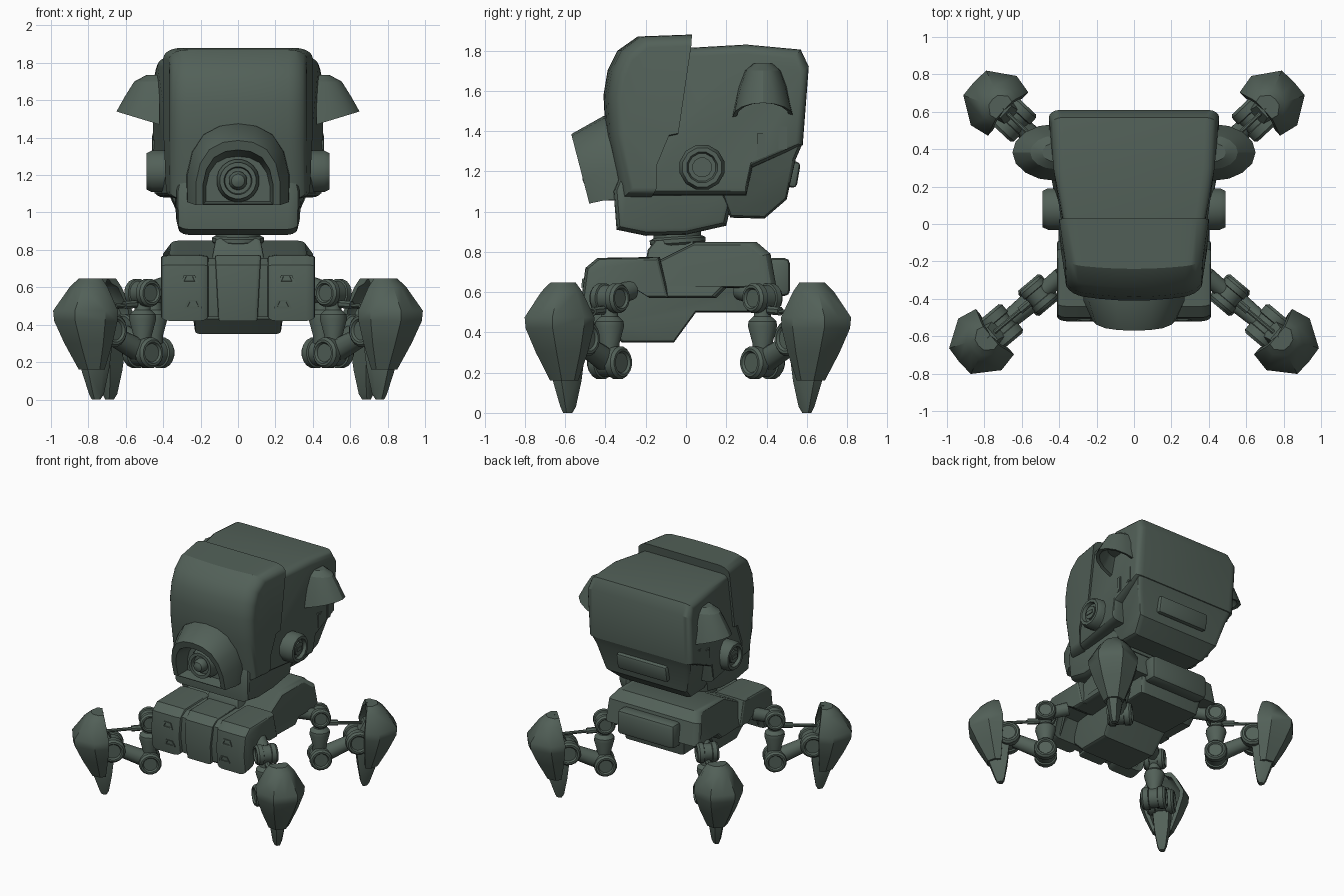
import bpy, bmesh, math
from mathutils import Vector

if "Cube" in bpy.data.objects:
    bpy.data.objects.remove(bpy.data.objects["Cube"])

paint = bpy.data.materials.new("dark_green_grey")
paint.diffuse_color = (0.085, 0.118, 0.098, 1)
paint.use_nodes = True
paint.node_tree.nodes["Principled BSDF"].inputs["Base Color"].default_value = paint.diffuse_color


def finish(name, bm, angle=32):
    """Clean normals, smooth shallow edges, link as a named object."""
    bmesh.ops.remove_doubles(bm, verts=bm.verts, dist=0.0002)
    bmesh.ops.recalc_face_normals(bm, faces=bm.faces)
    for f in bm.faces:
        f.smooth = True
    for e in bm.edges:
        e.smooth = len(e.link_faces) == 2 and e.calc_face_angle(0) < math.radians(angle)
    me = bpy.data.meshes.new(name)
    bm.to_mesh(me)
    bm.free()
    me.materials.append(paint)
    ob = bpy.data.objects.new(name, me)
    bpy.context.scene.collection.objects.link(ob)
    return ob


def loft(name, rings, angle=32):
    """Skin closed rings of equal length and cap both ends."""
    bm = bmesh.new()
    vs = [[bm.verts.new(p) for p in r] for r in rings]
    n = len(rings[0])
    for a, b in zip(vs, vs[1:]):
        for i in range(n):
            j = (i + 1) % n
            bm.faces.new((a[i], a[j], b[j], b[i]))
    bm.faces.new(vs[0])
    bm.faces.new(vs[-1])
    return finish(name, bm, angle)


def pod(name, pts, anchor, c, s, cx=0, seg=3, bow=0.0):
    """Side profile of (y, z, half width) across x with rounded rims; bow curves the front back at the sides."""
    ay, az = anchor

    def ring(f, inset, sc):
        out = []
        for y, z, h in pts:
            x = f * (h - inset)
            yy = ay + (y - ay) * sc
            yy += bow * (x / .37) ** 2 * min(1, max(0, -yy / .35))
            out.append((cx + x, yy, az + (z - az) * sc))
        return out
    rim = [(c * (1 - math.sin(t)), 1 - s * (1 - math.cos(t)))
           for t in (math.pi / 2 * (1 - k / seg) for k in range(seg + 1))]
    rings = [ring(-1, i, sc) for i, sc in rim]
    if bow:
        rings += [ring(f, c, 1) for f in (-.7, -.35, 0, .35, .7)]
    rings += [ring(1, i, sc) for i, sc in reversed(rim)]
    return loft(name, rings, 30)


def lathe(name, prof, origin, axis, n=16):
    """Turn (radius, distance) pairs about an axis."""
    q = Vector(axis).normalized().to_track_quat('Z', 'Y')
    o = Vector(origin)
    return loft(name, [[o + q @ Vector((r * math.cos(2 * math.pi * (i + .5) / n),
                                        r * math.sin(2 * math.pi * (i + .5) / n), t))
                        for i in range(n)] for r, t in prof])


def rod(name, a, b, r0, r1, n=12):
    d = Vector(b) - Vector(a)
    return lathe(name, [(r0, 0), (r1, d.length)], a, d, n)


def block(name, loc, size, bev=0.0, tilt=0.0):
    bm = bmesh.new()
    bmesh.ops.create_cube(bm, size=1)
    for v in bm.verts:
        v.co = Vector([v.co[i] * size[i] for i in range(3)])
    if bev:
        bmesh.ops.bevel(bm, geom=bm.edges[:], offset=bev, segments=2, profile=.5, affect='EDGES')
    ob = finish(name, bm)
    ob.location = loc
    ob.rotation_euler.x = tilt
    return ob


# Head: front mask, rear shell, jaw and lower back box
pod("face_shell", [(.03, 1.88, .40), (-.24, 1.87, .37), (-.34, 1.80, .365), (-.39, 1.7, .365), (-.41, 1.58, .365),
                   (-.40, 1.38, .365), (-.34, 1.07, .37), (-.19, 1.07, .385), (-.19, 1.2, .39), (-.11, 1.37, .395),
                   (-.05, 1.38, .40)], (0, 1.45), .095, .13, seg=5, bow=.04)
pod("rear_shell", [(-.05, 1.81, .375), (.3, 1.83, .43), (.57, 1.805, .44), (.61, 1.72, .455), (.58, 1.33, .455),
                   (.33, 1.22, .455), (.30, 1.08, .45), (-.24, 1.08, .365), (-.24, 1.28, .37), (-.12, 1.4, .375)],
    (.25, 1.42), .06, .11, seg=4)
pod("jaw", [(-.36, 1.1, .33), (-.345, .91, .325), (-.2, .88, .32), (0, .885, .32), (.2, .93, .33), (.24, 1.1, .34),
            (.2, 1.25, .3), (-.3, 1.25, .3)], (-.05, 1.2), .06, .11)
pod("lower_back_box", [(.18, 1.08, .36), (.22, .97, .32), (.39, .965, .32), (.5, 1.06, .36), (.545, 1.26, .41),
                       (.58, 1.34, .43), (.3, 1.36, .42)], (.35, 1.25), .04, .08)
block("head_rear_plate", (0, .53, 1.185), (.44, .06, .13), .02, -.17)


# Eye hood with a recessed arch opening, and the lens inside
def arch(hw, bottom, peak, yf):
    half = [(1, 0), (1, .35), (.9, .64), (.68, .86), (.36, .97), (0, 1)]
    pts = half + [(-a, b) for a, b in half[-2::-1]]
    return [(a * hw, yf(bottom + b * (peak - bottom)), bottom + b * (peak - bottom)) for a, b in pts]


def lip(z):
    return -.57 + (1.385 - z) * .26


loft("eye_hood", [arch(.275, 1.06, 1.475, lambda z: -.33), arch(.27, 1.055, 1.475, lambda z: -.41),
                  arch(.225, 1.04, 1.385, lip), arch(.188, 1.045, 1.335, lip),
                  arch(.17, 1.06, 1.30, lambda z: -.39)], 40)
lathe("eye_lens", [(.115, 0), (.115, .07), (.105, .09), (.098, .14), (.075, .14), (.07, .11), (.05, .11), (.05, .14),
                   (.035, .165), (.01, .175)], (0, -.34, 1.17), (0, -1, 0), 20)

for sx, side in ((1, "right"), (-1, "left")):
    # Ear discs
    lathe("ear_" + side, [(.115, 0), (.115, .10), (.10, .13), (.078, .13), (.07, .105), (.05, .105), (.05, .12),
                          (.01, .12)], (sx * .36, .08, 1.22), (sx, 0, 0), 12)
    block("ear_slot_" + side, (sx * .482, .08, 1.22), (.008, .06, .028))

    # Scoop vents, open underneath
    def scoop(z, hy, hx, lift=0, x0=.42):
        out = []
        for i in range(9):
            a = math.pi * i / 8
            w = math.sin(a)
            out.append((sx * (x0 + hx * w), .383 - hy * math.cos(a), z + lift * w))
        return out
    loft("side_scoop_" + side, [scoop(1.735, .05, .07), scoop(1.70, .09, .135), scoop(1.62, .12, .185),
                                scoop(1.47, .152, .23, .07), scoop(1.475, .13, .20, .065),
                                scoop(1.60, .09, .13)], 28)
    # Side slits
    for k, (y, z) in enumerate(((.375, 1.33), (.48, 1.365))):
        block(f"side_slit_{side}_{k}", (sx * .448, y, z), (.02, .042, .115))
        block(f"side_slit_core_{side}_{k}", (sx * .456, y, z), (.009, .024, .095))

# Neck
pod("neck_base", [(-.2, .75, .14), (-.19, .81, .13), (-.15, .86, .12), (.03, .86, .12), (.1, .75, .14)],
    (-.05, .78), .02, .08)
lathe("neck_ring", [(.13, 0), (.14, .01), (.14, .03), (.12, .04), (.12, .1)], (0, -.04, .835), (0, -.07, 1), 24)

# Body core, keel and rear plate
pod("body_core", [(-.49, .57, .37), (-.475, .72, .37), (-.42, .755, .37), (-.13, .76, .37), (.05, .85, .36),
                  (.35, .85, .36), (.42, .79, .40), (.45, .62, .41), (.2, .62, .41), (.15, .57, .41),
                  (-.17, .57, .40), (-.25, .62, .38), (-.36, .60, .36), (-.42, .45, .36), (-.47, .44, .36)],
    (-.05, .69), .05, .10)
pod("keel", [(-.42, .6, .22), (-.40, .43, .235), (-.32, .35, .23), (-.06, .35, .23), (.05, .5, .25), (.40, .5, .26),
             (.43, .64, .28)], (0, .62), .03, .06)
block("body_rear_plate", (0, .46, .675), (.5, .115, .19), .03)

# Raised front armour panels, separated by grooves, with an arch behind the front block
top = [(-.52, .57), (-.5, .72), (-.44, .77), (-.13, .775), (-.08, .57), (-.18, .57)]
pod("front_panel_centre", [(y + .008, z, .105 + .05 * max(0, z - .42)) for y, z in top + [(-.3, .44), (-.5, .42)]],
    (-.2, .64), .02, .04)
for side, sx in (("right", 1), ("left", -1)):
    pod("front_panel_" + side, [(y, z, .128) for y, z in top + [(-.26, .62), (-.36, .60), (-.41, .44), (-.5, .42)]],
        (-.28, .65), .05, .12, sx * .285)


def badge(name, x, z, tilt):
    """Small raised trapezoid frame on the front panels."""
    def ring(y, k):
        return [(x + a * k, y + b * k * tilt, z + b * k)
                for a, b in ((-.048, -.022), (.048, -.022), (.028, .022), (-.028, .022))]
    y = -.514
    loft(name, [ring(y + .012, 1), ring(y - .004, 1), ring(y - .004, .62), ring(y + .004, .57)], 10)


for sx, side in ((1, "right"), (-1, "left")):
    badge("upper_grip_" + side, sx * .26, .645, .13)
    badge("lower_grip_" + side, sx * .24, .51, -.13)


# Legs
def joint(name, c, axis, r, h):
    lathe(name, [(r * .6, -h + .012), (r * .7, -h), (r * .85, -h), (r, -h + .015), (r, -h * .4), (r * .88, -h * .36),
                 (r * .88, h * .36), (r, h * .4), (r, h - .015), (r * .85, h), (r * .7, h), (r * .6, h - .012)],
          c, axis, 16)


def leg(tag, hx, hy, sx, sy, ang):
    ca, sa = math.cos(math.radians(ang)), math.sin(math.radians(ang))
    d, p = Vector((sx * ca, sy * sa, 0)), Vector((-sx * sa, sy * ca, 0))

    def at(u, v, z):
        return Vector((sx * hx, sy * hy, z)) + d * u + p * v
    rod("hip_arm_" + tag, at(-.16, 0, .61), at(0, 0, .57), .05, .045)
    joint("hip_joint_" + tag, at(0, 0, .57), p, .075, .078)
    lathe("upper_link_" + tag, [(.04, 0), (.045, .06), (.072, .085), (.075, .11), (.05, .20), (.055, .29)],
          at(0, 0, .54), (0, 0, -1), 12)
    joint("knee_joint_" + tag, at(0, 0, .25), p, .082, .088)
    rod("lower_link_" + tag, at(0, 0, .25), at(.27, 0, .37), .062, .05)
    joint("ankle_hub_" + tag, at(.27, 0, .37), p, .09, .10)
    rod("push_rod_" + tag, at(.03, 0, .51), at(.37, 0, .49), .012, .012, 8)
    rod("push_rod_sleeve_" + tag, at(.05, 0, .51), at(.13, 0, .505), .022, .022, 8)

    # Outer shin shield: a C-shaped section, open towards the body
    def shield(z, u0, u1, w, t=.03):
        um = u0 + .42 * (u1 - u0)
        outer = [(u0, -.88 * w), (um, -w), (u1 - .006, -.5 * w), (u1, 0), (u1 - .006, .5 * w), (um, w), (u0, .88 * w)]
        inner = [(u0, .88 * w - t), (um, w - t), (u1 - t, .5 * w - t * .4), (u1 - t, 0), (u1 - t, -.5 * w + t * .4),
                 (um, t - w), (u0, t - .88 * w)]
        return [at(u, v, z) for u, v in outer + inner]
    loft("shin_armour_" + tag, [shield(.648, .335, .42, .07, .06), shield(.62, .33, .45, .095, .06),
                                shield(.60, .325, .47, .11), shield(.475, .305, .555, .18),
                                shield(.42, .305, .55, .175), shield(.30, .31, .495, .135),
                                shield(.16, .32, .42, .075, .02)], 42)

    # Inner shin and pointed foot
    def claw(z, u0, u1, w):
        um = u0 + .4 * (u1 - u0)
        return [at(u, v * w, z) for u, v in ((u0, -.85), (um, -1), (u1, -.48), (u1, .48), (um, 1), (u0, .85))]
    loft("claw_" + tag, [claw(.52, .32, .40, .05), claw(.40, .25, .42, .07), claw(.30, .26, .42, .07),
                         claw(.16, .275, .405, .058), claw(.03, .295, .36, .035), claw(0, .31, .345, .022)], 35)


for sx, side in ((1, "right"), (-1, "left")):
    leg("front_" + side, .51, .38, sx, -1, 40)
    leg("rear_" + side, .45, .38, sx, 1, 43)
